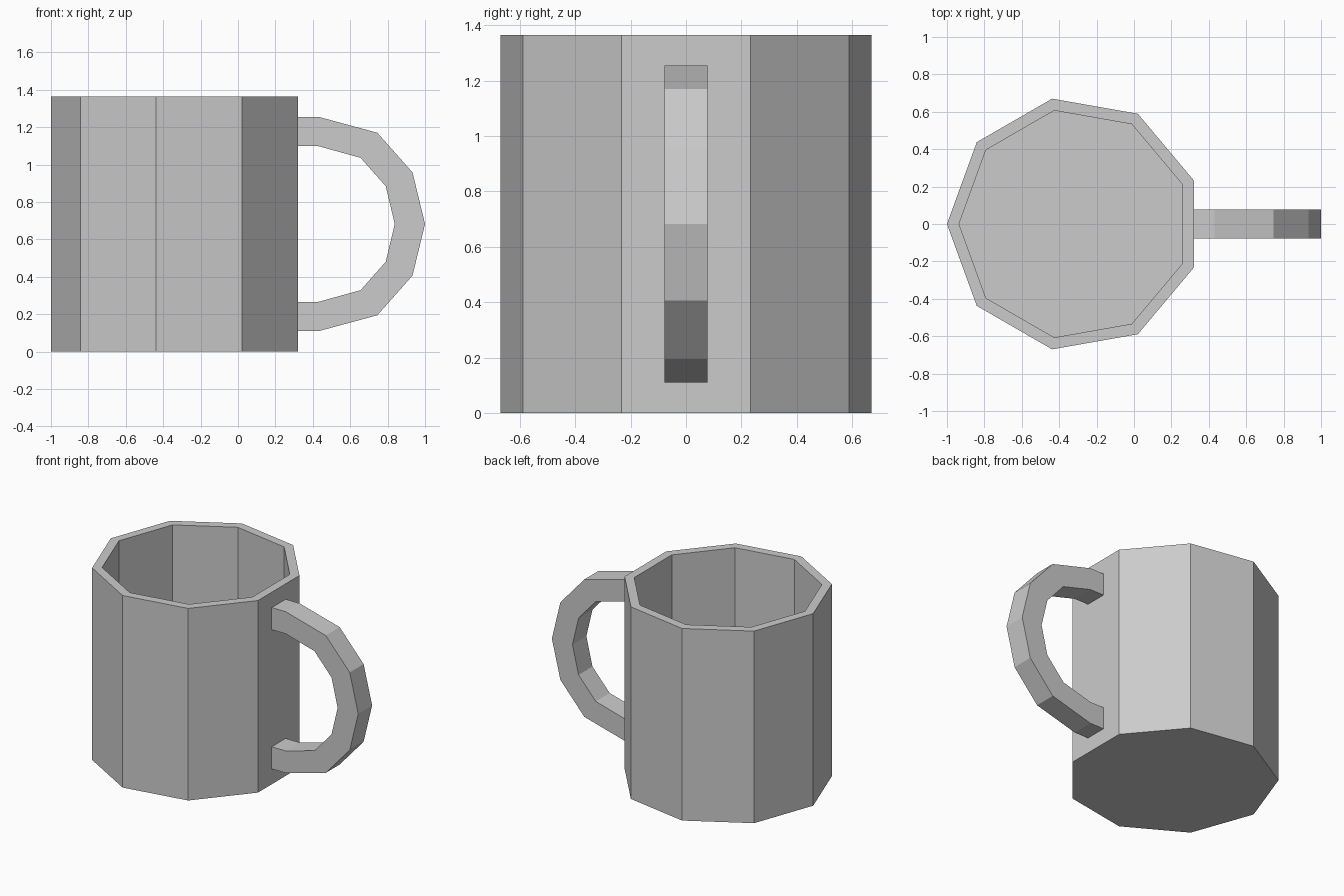
import bpy, bmesh, math

if "Cube" in bpy.data.objects:
    bpy.data.objects.remove(bpy.data.objects["Cube"])

SIDES, CX, HEIGHT = 9, -0.3195, 1.365
MID = HEIGHT / 2


def finish(name, bm):
    bmesh.ops.recalc_face_normals(bm, faces=bm.faces)
    mesh = bpy.data.meshes.new(name)
    bm.to_mesh(mesh)
    bm.free()
    obj = bpy.data.objects.new(name, mesh)
    bpy.context.collection.objects.link(obj)
    return obj


# Cup body: nine-sided hollow vessel, one point facing -x and one flat facing the handle
def ring(bm, radius, z):
    angles = [math.pi + 2 * math.pi * i / SIDES for i in range(SIDES)]
    return [bm.verts.new((CX + radius * math.cos(a), radius * math.sin(a), z)) for a in angles]


bm = bmesh.new()
profile = [(0.6805, 0), (0.6805, HEIGHT), (0.616, HEIGHT), (0.616, 0.065)]
rings = [ring(bm, r, z) for r, z in profile]
for lower, upper in zip(rings, rings[1:]):
    for i in range(SIDES):
        j = (i + 1) % SIDES
        bm.faces.new((lower[i], lower[j], upper[j], upper[i]))
bm.faces.new(rings[0])
bm.faces.new(rings[-1])
finish("cup_body", bm)

# Handle: faceted loop, upper half profile (x, height above middle) mirrored downward
outer = [(0.31, 0.573), (0.43, 0.573), (0.745, 0.488), (0.933, 0.276), (1.0, 0)]
inner = [(0.31, 0.416), (0.43, 0.416), (0.655, 0.354), (0.79, 0.202), (0.838, 0)]
HALF_WIDTH = 0.078


def mirrored(points):
    return points + [(x, -z) for x, z in reversed(points[:-1])]


bm = bmesh.new()
sections = []
for (xo, zo), (xi, zi) in zip(mirrored(outer), mirrored(inner)):
    corners = [(xo, -HALF_WIDTH, zo), (xo, HALF_WIDTH, zo), (xi, HALF_WIDTH, zi), (xi, -HALF_WIDTH, zi)]
    sections.append([bm.verts.new((x, y, z + MID)) for x, y, z in corners])
for a, b in zip(sections, sections[1:]):
    for i in range(4):
        j = (i + 1) % 4
        bm.faces.new((a[i], a[j], b[j], b[i]))
bm.faces.new(sections[0])
bm.faces.new(sections[-1])
finish("handle", bm)
